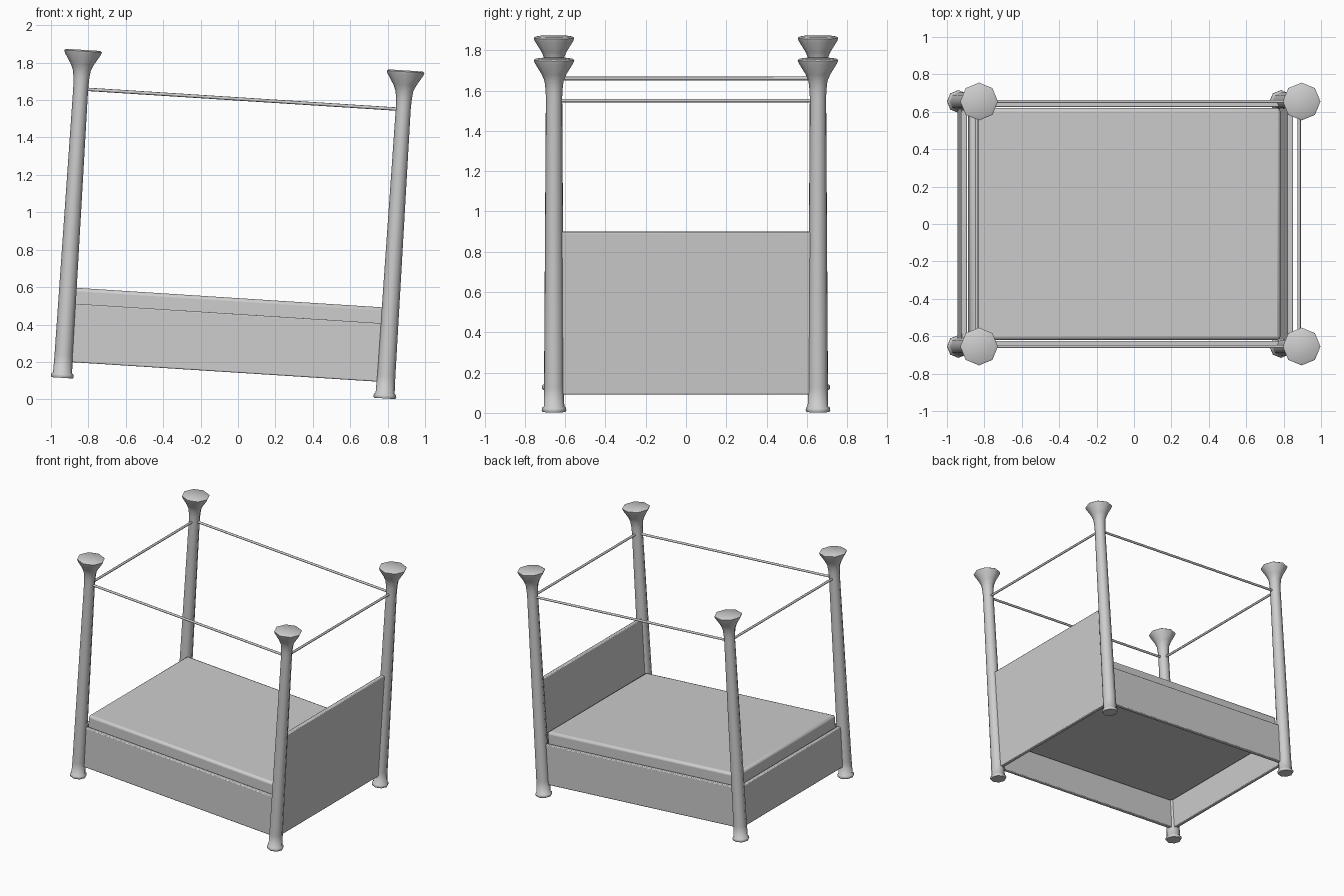
import bpy, bmesh, math
from mathutils import Matrix, Vector

cube = bpy.data.objects.get("Cube")
if cube:
    bpy.data.objects.remove(cube, do_unlink=True)

# One plain grey for the whole bed
GREY = (0.61, 0.61, 0.61, 1)
grey = bpy.data.materials.new("plain grey")
grey.use_nodes = True
grey.diffuse_color = GREY
grey.node_tree.nodes["Principled BSDF"].inputs["Base Color"].default_value = GREY

# The whole bed leans slightly sideways
TILT = Matrix.Translation((-0.0775, 0, 0.06)) @ Matrix.Rotation(math.radians(3.65), 4, 'Y')
POST_X, POST_Y = 0.864, 0.655
PANEL_X, PANEL_Y, PANEL_HALF = 0.858, 0.642, 0.016
PANEL_LOW, PANEL_TOP, HEADBOARD_TOP = 0.087, 0.4, 0.895
RAIL_Z = 1.548
SIDES = 8


def add_object(name, bm, smooth_angle, bevel=0):
    bmesh.ops.recalc_face_normals(bm, faces=bm.faces)
    mesh = bpy.data.meshes.new(name)
    bm.to_mesh(mesh)
    bm.free()
    mesh.materials.append(grey)
    obj = bpy.data.objects.new(name, mesh)
    bpy.context.collection.objects.link(obj)
    obj.matrix_world = TILT
    if bevel:
        mod = obj.modifiers.new("soft edges", 'BEVEL')
        mod.width, mod.segments = bevel, 2
    bpy.ops.object.select_all(action='DESELECT')
    obj.select_set(True)
    bpy.context.view_layer.objects.active = obj
    bpy.ops.object.shade_smooth_by_angle(angle=math.radians(smooth_angle))


def box(name, low, high, bevel):
    low, high = Vector(low), Vector(high)
    bm = bmesh.new()
    bmesh.ops.create_cube(bm, size=1)
    bmesh.ops.scale(bm, vec=high - low, verts=bm.verts)
    bmesh.ops.translate(bm, vec=(low + high) / 2, verts=bm.verts)
    add_object(name, bm, 50, bevel)


def lathe(name, profile, x, y):
    bm = bmesh.new()
    rings = []
    for radius, z in profile:
        rings.append([bm.verts.new((x + radius * math.cos(math.tau * i / SIDES),
                                    y + radius * math.sin(math.tau * i / SIDES), z))
                      for i in range(SIDES)])
    for a, b in zip(rings, rings[1:]):
        for i in range(SIDES):
            j = (i + 1) % SIDES
            bm.faces.new((a[i], a[j], b[j], b[i]))
    bm.faces.new(rings[0])
    bm.faces.new(rings[-1])
    add_object(name, bm, 60)


def rod(name, start, end, radius=0.009):
    start, end = Vector(start), Vector(end)
    axis = end - start
    bm = bmesh.new()
    turn = axis.to_track_quat('Z', 'Y').to_matrix().to_4x4()
    bmesh.ops.create_cone(bm, cap_ends=True, segments=SIDES, radius1=radius, radius2=radius,
                          depth=axis.length, matrix=Matrix.Translation((start + end) / 2) @ turn)
    add_object(name, bm, 60)


# Four tapered posts with a foot ring and a flared capital
POST_PROFILE = [(0.057, 0), (0.061, 0.008), (0.06, 0.021), (0.051, 0.027), (0.049, 0.12),
                (0.04, 1.55), (0.042, 1.6), (0.047, 1.645), (0.062, 1.68),
                (0.096, 1.735), (0.101, 1.75), (0.09, 1.757)]
for x_name, sx in (("head", 1), ("foot", -1)):
    for y_name, sy in (("front", -1), ("back", 1)):
        lathe(f"{x_name}_{y_name}_post", POST_PROFILE, sx * POST_X, sy * POST_Y)

# Side panels and canopy rails above them
for name, s in (("front", -1), ("back", 1)):
    rod(f"{name}_canopy_rail", (-POST_X, s * POST_Y, RAIL_Z), (POST_X, s * POST_Y, RAIL_Z))
    box(f"{name}_side_panel", (-PANEL_X, s * PANEL_Y - PANEL_HALF, PANEL_LOW),
        (PANEL_X, s * PANEL_Y + PANEL_HALF, PANEL_TOP), 0.006)

# Low footboard, tall headboard and the canopy rails above them
for name, s, top in (("foot", -1, PANEL_TOP), ("head", 1, HEADBOARD_TOP)):
    rod(f"{name}_canopy_rail", (s * POST_X, -POST_Y, RAIL_Z), (s * POST_X, POST_Y, RAIL_Z))
    box(f"{name}board", (s * PANEL_X - PANEL_HALF, -PANEL_Y, PANEL_LOW),
        (s * PANEL_X + PANEL_HALF, PANEL_Y, top), 0.006)

# Mattress resting inside the frame
box("mattress", (-0.832, -0.62, 0.3), (0.832, 0.62, 0.485), 0.018)
